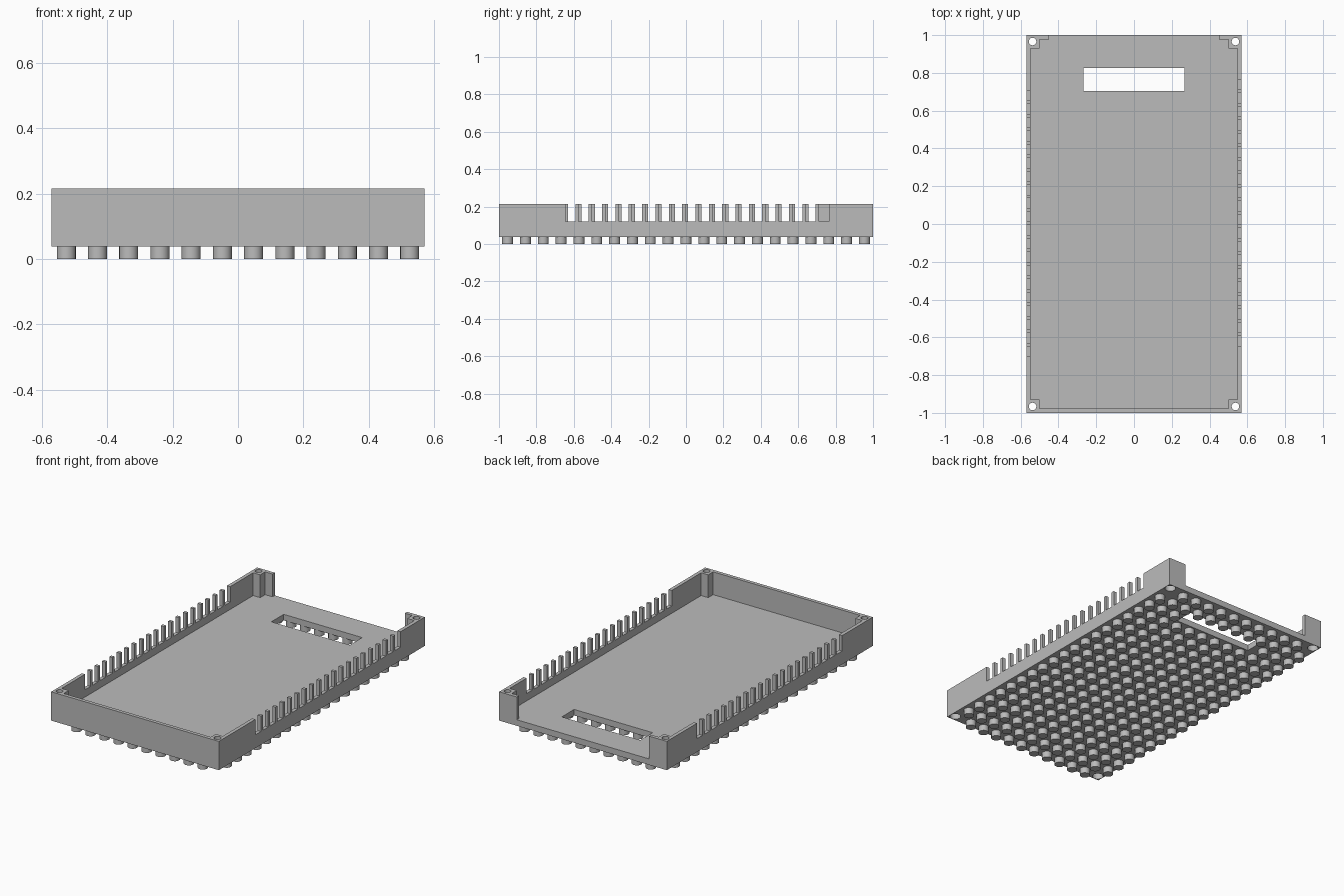
import bpy, bmesh, math
from mathutils import Matrix, Vector

cube = bpy.data.objects.get("Cube")
if cube:
    bpy.data.objects.remove(cube, do_unlink=True)

HALF_X, HALF_Y = 0.57, 1.0
BASE, FLOOR, TOP = 0.038, 0.075, 0.215
WALL = 0.022
WINDOW = (0.267, 0.705, 0.825)      # half width, y start, y end

grey = bpy.data.materials.new("plain grey")
grey.use_nodes = True
colour = (0.5, 0.5, 0.5, 1)
grey.diffuse_color = colour
grey.node_tree.nodes["Principled BSDF"].inputs["Base Color"].default_value = colour


def finish(name, bm):
    bmesh.ops.recalc_face_normals(bm, faces=bm.faces)
    mesh = bpy.data.meshes.new(name)
    bm.to_mesh(mesh)
    bm.free()
    mesh.materials.append(grey)
    obj = bpy.data.objects.new(name, mesh)
    bpy.context.collection.objects.link(obj)
    return obj


def add_box(bm, lo, hi):
    lo, hi = Vector(lo), Vector(hi)
    mat = Matrix.Translation((lo + hi) / 2) @ Matrix.Diagonal((*(hi - lo), 1))
    bmesh.ops.create_cube(bm, size=1, matrix=mat)


def add_cylinder(bm, x, y, z0, z1, radius, sides=24):
    bmesh.ops.create_cone(bm, cap_ends=True, segments=sides, radius1=radius, radius2=radius,
                          depth=z1 - z0, matrix=Matrix.Translation((x, y, (z0 + z1) / 2)))


def cut(target, name, bm):
    cutter = finish(name, bm)
    cutter.hide_render = True
    mod = target.modifiers.new(name, 'BOOLEAN')
    mod.operation, mod.solver, mod.object = 'DIFFERENCE', 'EXACT', cutter
    bpy.context.view_layer.objects.active = target
    bpy.ops.object.modifier_apply(modifier=name)
    bpy.data.objects.remove(cutter, do_unlink=True)


def smooth(obj):
    bpy.ops.object.select_all(action='DESELECT')
    obj.select_set(True)
    bpy.context.view_layer.objects.active = obj
    bpy.ops.object.shade_smooth_by_angle(angle=math.radians(35))


# Solid tray block
bm = bmesh.new()
add_box(bm, (-HALF_X, -HALF_Y, BASE), (HALF_X, HALF_Y, TOP))
tray = finish("tray", bm)

# Cavity: leaves walls, four corner posts and an open back
ix, iy, post_x, post_y, lip = HALF_X - WALL, HALF_Y - WALL, 0.50, 0.93, 0.45
half = [(post_x, -iy), (post_x, -post_y), (ix, -post_y), (ix, post_y),
        (post_x, post_y), (post_x, iy), (lip, iy), (lip, HALF_Y + 0.1)]
outline = half + [(-x, y) for x, y in reversed(half)]
bm = bmesh.new()
face = bm.faces.new([bm.verts.new((x, y, FLOOR)) for x, y in outline])
top = bmesh.ops.extrude_face_region(bm, geom=[face])["geom"]
bmesh.ops.translate(bm, vec=(0, 0, 0.3), verts=[v for v in top if isinstance(v, bmesh.types.BMVert)])
cut(tray, "cavity_cutter", bm)

# Comb slots in the side walls, staggered between left and right
PITCH, GAP = 0.0714, 0.053
bm = bmesh.new()
for side, start in ((1, -0.645), (-1, -0.702)):
    for i in range(20):
        y = start + i * PITCH
        x0, x1 = sorted((side * 0.52, side * 0.62))
        add_box(bm, (x0, y, 0.12), (x1, y + GAP, 0.3))
cut(tray, "comb_cutter", bm)

# Window through the floor
bm = bmesh.new()
add_box(bm, (-WINDOW[0], WINDOW[1], -0.1), (WINDOW[0], WINDOW[2], 0.3))
cut(tray, "window_cutter", bm)

# Screw holes in the corner posts, counterbored from below
for name, radius, height in (("counterbore_cutter", 0.031, FLOOR), ("screw_hole_cutter", 0.02, 0.3)):
    bm = bmesh.new()
    for sx in (-1, 1):
        for sy in (-1, 1):
            add_cylinder(bm, sx * 0.537, sy * 0.966, -0.1, height, radius)
    cut(tray, name, bm)
smooth(tray)

# Grid of round studs underneath, skipping the corners and the window
COLS, ROWS, STEP = 12, 21, 0.0954
bm = bmesh.new()
for c in range(COLS):
    for r in range(ROWS):
        x, y = (c - (COLS - 1) / 2) * STEP, (r - (ROWS - 1) / 2) * STEP
        corner = c in (0, COLS - 1) and r in (0, ROWS - 1)
        in_window = abs(x) < WINDOW[0] and WINDOW[1] < y < WINDOW[2]
        if not corner and not in_window:
            add_cylinder(bm, x, y, 0, BASE + 0.004, 0.029)
smooth(finish("bottom_studs", bm))
